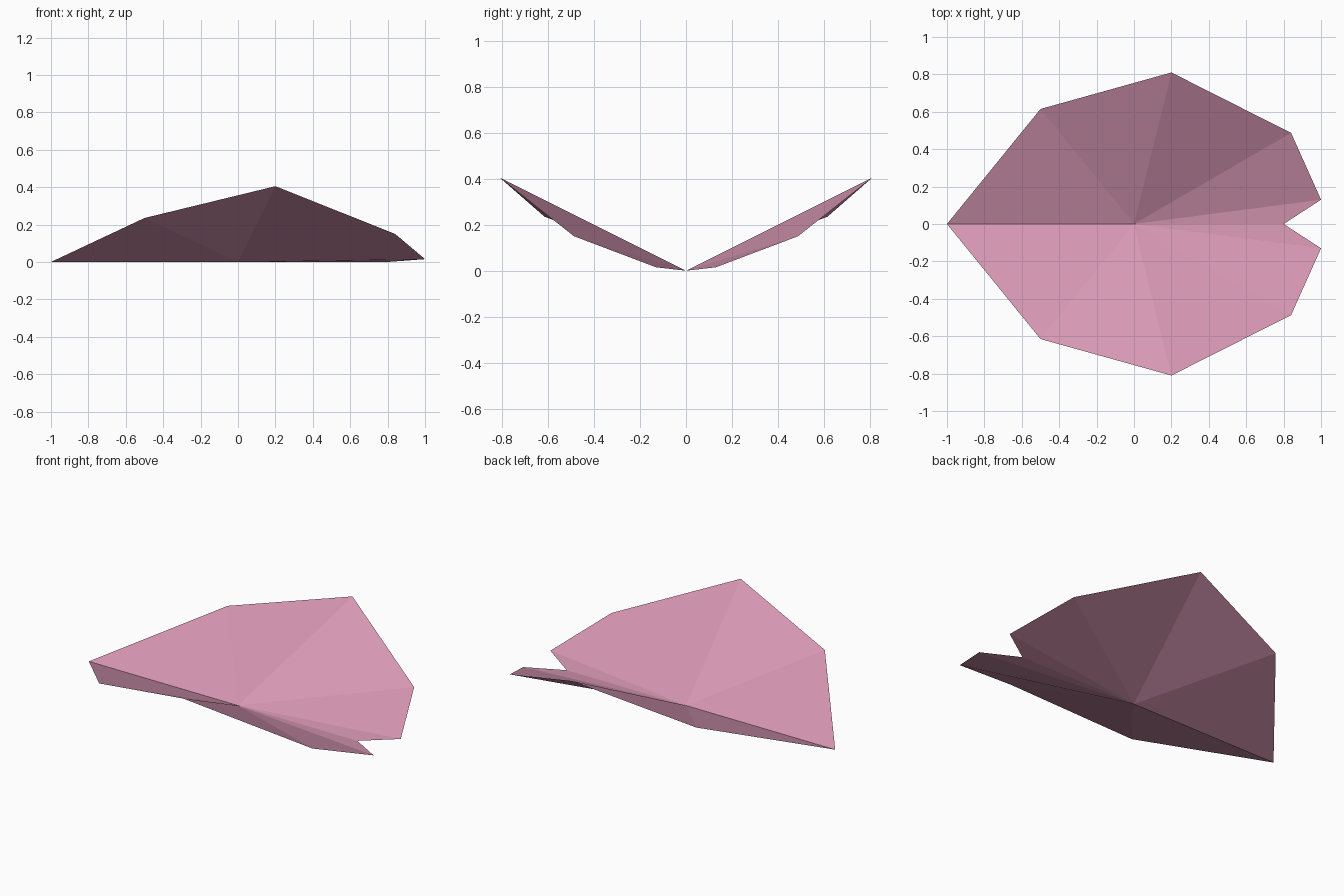
import bpy
import bmesh

if "Cube" in bpy.data.objects:
    bpy.data.objects.remove(bpy.data.objects["Cube"])

# Flat petal pink
pink = bpy.data.materials.new("petal_pink")
pink.diffuse_color = (0.68, 0.31, 0.45, 1.0)
pink.use_nodes = True
pink.node_tree.nodes["Principled BSDF"].inputs["Base Color"].default_value = pink.diffuse_color

# Outline of one half, from the pointed base to the notch at the tip
outline = [(-1, 0, 0), (-0.5, 0.615, 0.235), (0.2, 0.81, 0.405),
           (0.84, 0.487, 0.15), (1, 0.13, 0.015), (0.8, 0, 0)]

# Half petal: a fan of flat triangles around the centre
bm = bmesh.new()
centre = bm.verts.new((0, 0, 0))
rim = [bm.verts.new(p) for p in outline]
for a, b in zip(rim, rim[1:]):
    bm.faces.new((centre, b, a))
mesh = bpy.data.meshes.new("petal")
bm.to_mesh(mesh)
bm.free()
mesh.materials.append(pink)
petal = bpy.data.objects.new("petal", mesh)
bpy.context.collection.objects.link(petal)

# Other half, joined along the centre crease
mirror = petal.modifiers.new("other_half", 'MIRROR')
mirror.use_axis = (False, True, False)
mirror.use_clip = True
